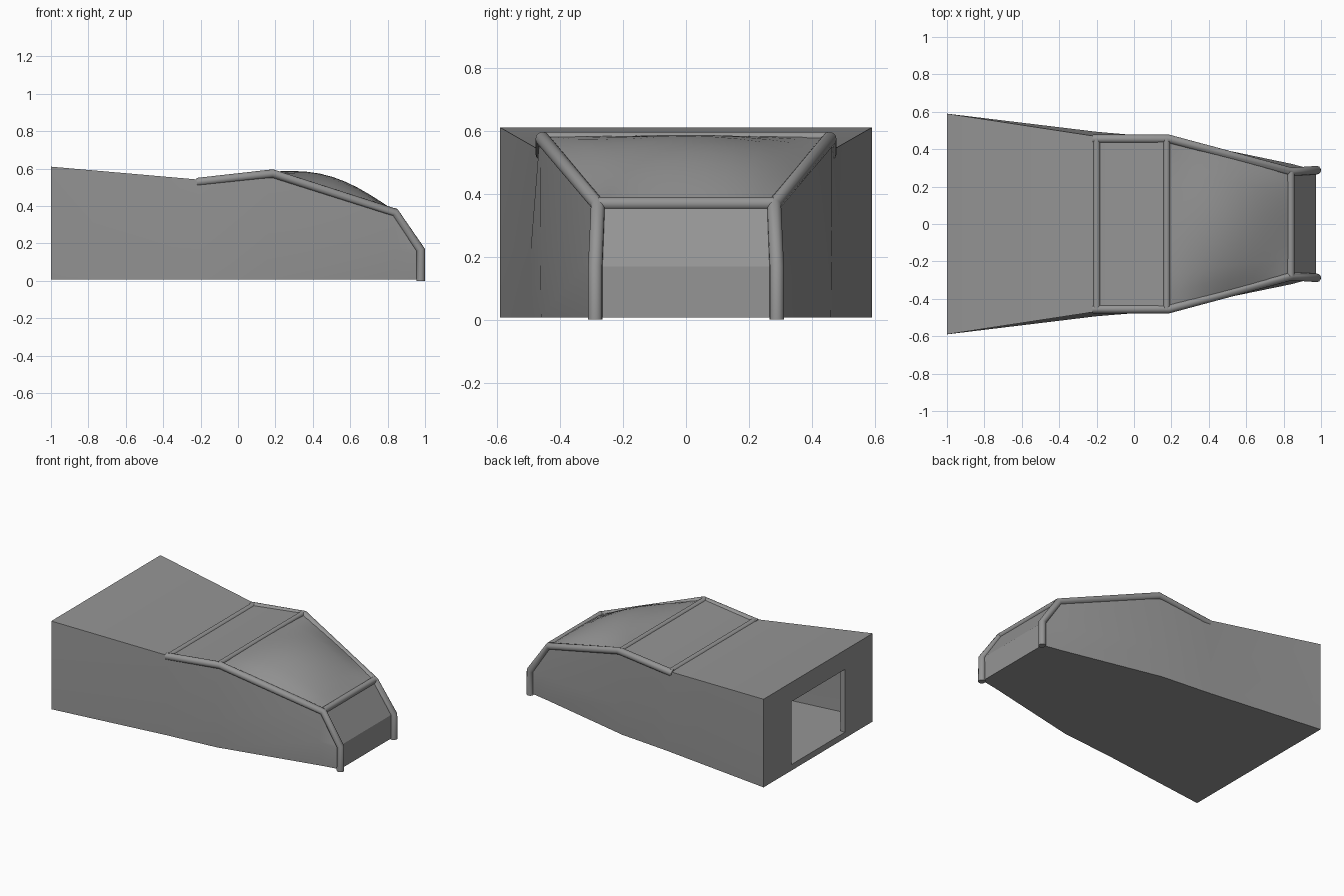
import bpy, bmesh, math
from mathutils import Vector

if "Cube" in bpy.data.objects:
    bpy.data.objects.remove(bpy.data.objects["Cube"])

# Dark grey paint shared by every part
paint = bpy.data.materials.new("dark_grey")
paint.diffuse_color = (.3, .3, .3, 1)
paint.use_nodes = True
paint.node_tree.nodes["Principled BSDF"].inputs["Base Color"].default_value = paint.diffuse_color


def make_object(name, bm):
    bmesh.ops.recalc_face_normals(bm, faces=bm.faces)
    me = bpy.data.meshes.new(name)
    bm.to_mesh(me)
    bm.free()
    me.materials.append(paint)
    ob = bpy.data.objects.new(name, me)
    bpy.context.collection.objects.link(ob)
    return ob


def activate(ob):
    bpy.ops.object.select_all(action='DESELECT')
    bpy.context.view_layer.objects.active = ob
    ob.select_set(True)


def apply_all(ob, angle):
    activate(ob)
    for m in list(ob.modifiers):
        bpy.ops.object.modifier_apply(modifier=m.name)
    bpy.ops.object.shade_smooth_by_angle(angle=math.radians(angle))


def thicken(ob, t):
    m = ob.modifiers.new("thickness", 'SOLIDIFY')
    m.thickness = t
    m.offset = -1
    m.use_even_offset = True


# Hull: lofted half sections (x, bottom width, mid width, mid z, top width, top z)
stations = [
    (-1.00, .590, .590, .22, .590, .610),
    (-0.20, .493, .493, .22, .468, .540),
    (0.16, .460, .462, .20, .464, .584),
    (0.84, .310, .322, .175, .284, .370),
    (0.972, .285, .287, .15, .283, .168),
]
bm = bmesh.new()
rings = []
for x, wb, wm, zm, wt, zt in stations:
    half = [(wb, .007), (wm, zm), (wt, zt)]
    pts = [(x, -w, z) for w, z in half] + [(x, w, z) for w, z in reversed(half)]
    rings.append([bm.verts.new(p) for p in pts])
for s in range(len(rings) - 1):
    a, b = rings[s], rings[s + 1]
    for i in range(6):
        if s == 2 and i == 2:      # opening under the windshield
            continue
        j = (i + 1) % 6
        bm.faces.new((a[i], a[j], b[j], b[i]))
for r in (rings[0], rings[-1]):
    bm.faces.new(r)
hull = make_object("hull", bm)
thicken(hull, .036)

# Doorway cut through the rear wall
bm = bmesh.new()
bmesh.ops.create_cube(bm, size=1)
for v in bm.verts:
    v.co = Vector((-1 + v.co.x * .16, v.co.y * .58, .263 + v.co.z * .43))
cutter = make_object("door_cutter", bm)
cutter.hide_render = True
m = hull.modifiers.new("door", 'BOOLEAN')
m.object = cutter
m.operation = 'DIFFERENCE'
m.solver = 'EXACT'
apply_all(hull, 20)
bpy.data.objects.remove(cutter)

# Bulged windshield
n = 10
bm = bmesh.new()
grid = []
for i in range(n + 1):
    u = i / n
    row = []
    for j in range(n + 1):
        v = j / n
        w = .462 + (.283 - .462) * u
        z = .583 + (.372 - .583) * u
        z += .078 * math.sin(math.pi * u) * math.sin(math.pi * v) ** .7
        row.append(bm.verts.new((.17 + .67 * u, w * (2 * v - 1), z)))
    grid.append(row)
for i in range(n):
    for j in range(n):
        bm.faces.new((grid[i][j], grid[i + 1][j], grid[i + 1][j + 1], grid[i][j + 1]))
shield = make_object("windshield", bm)
if shield.data.polygons[0].normal.z < 0:
    shield.data.flip_normals()
thicken(shield, .01)
apply_all(shield, 40)


def tube(name, pts, radius):
    cu = bpy.data.curves.new(name, 'CURVE')
    cu.dimensions = '3D'
    cu.bevel_depth = radius
    cu.bevel_resolution = 4
    cu.use_fill_caps = True
    cu.materials.append(paint)
    sp = cu.splines.new('POLY')
    sp.points.add(len(pts) - 1)
    for p, co in zip(sp.points, pts):
        p.co = (*co, 1)
    ob = bpy.data.objects.new(name, cu)
    bpy.context.collection.objects.link(ob)
    activate(ob)
    bpy.ops.object.convert(target='MESH')
    bpy.ops.object.shade_smooth_by_angle(angle=math.radians(35))


# Side rails running down into the front legs
rail = [(-.22, .455, .527), (.185, .455, .573), (.84, .279, .364),
        (.977, .288, .165), (.977, .288, 0)]
for side, s in (("left", 1), ("right", -1)):
    tube("rail_" + side, [(x, y * s, z) for x, y, z in rail], .023)

# Cross bars
for name, x, w, z, r in (("rear_bar", -.2, .457, .533, .02),
                         ("top_bar", .175, .457, .578, .018),
                         ("brow_bar", .838, .278, .368, .021)):
    tube(name, [(x, -w, z), (x, w, z)], r)
